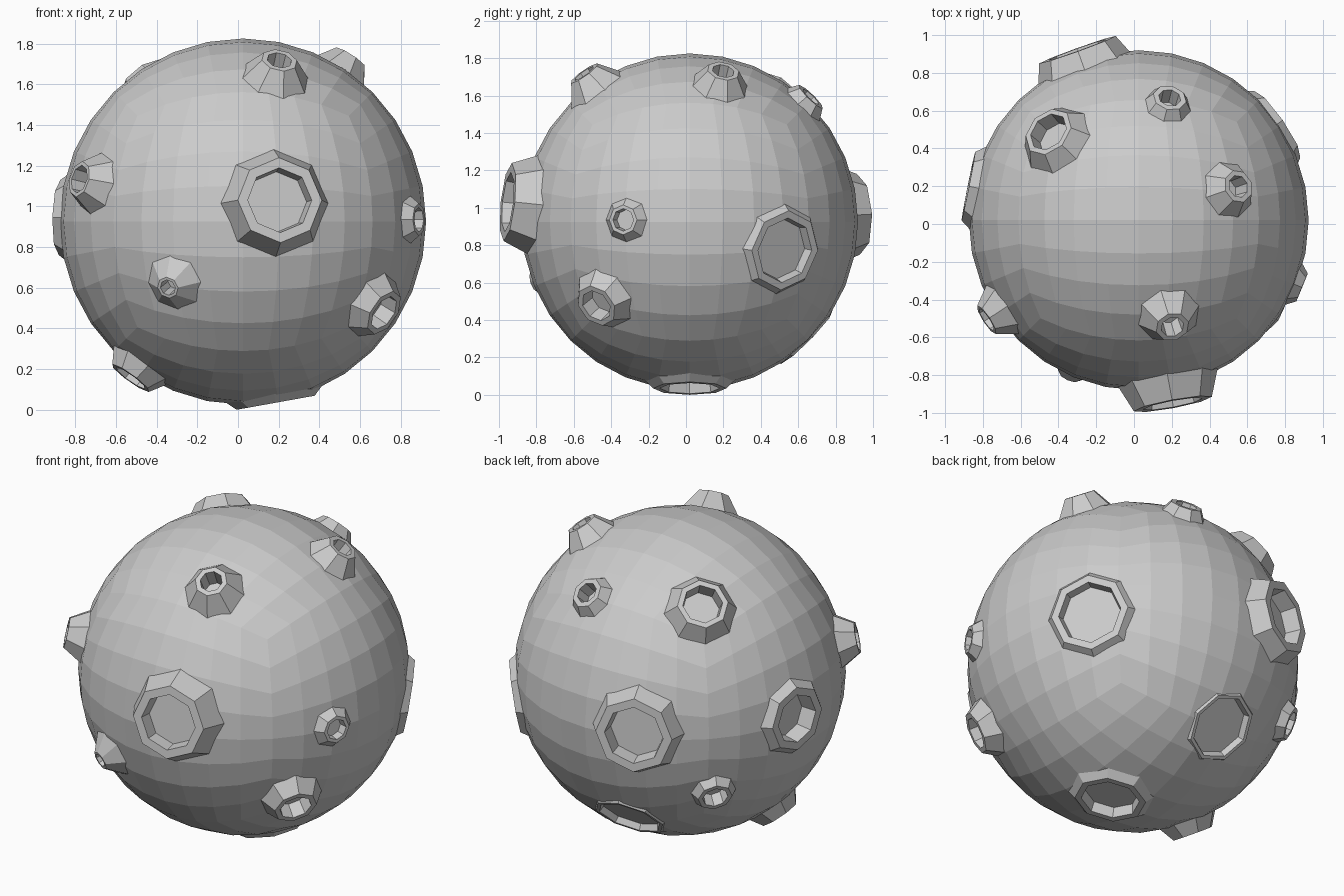
import bpy, bmesh, math
from mathutils import Vector

if "Cube" in bpy.data.objects:
    bpy.data.objects.remove(bpy.data.objects["Cube"])

CENTRE = Vector((0.025, 0.02, 0.925))
RADIUS = 0.9

# direction from centre, rim distance, base / rim / hole radius, hole depth
CRATERS = [
    ((0.18, -0.97, 0.105), 0.995, 0.27, 0.21, 0.16, 0.08),   # front
    ((0.18, -0.57, 0.80), 0.99, 0.175, 0.09, 0.062, 0.12),   # top front
    ((0.53, 0.18, 0.81), 0.98, 0.16, 0.088, 0.06, 0.11),     # top right
    ((0.165, 0.65, 0.67), 0.945, 0.13, 0.09, 0.06, 0.09),    # top back
    ((-0.49, 0.48, 0.72), 0.97, 0.205, 0.14, 0.11, 0.09),    # top left
    ((-0.90, 0.18, 0.02), 0.92, 0.23, 0.185, 0.14, 0.10),    # left
    ((-0.32, 0.89, 0.04), 0.96, 0.26, 0.215, 0.165, 0.09),   # back
    ((-0.10, 0.61, -0.60), 0.885, 0.215, 0.20, 0.18, 0.035), # low back
    ((-0.63, 0.57, -0.37), 0.935, 0.13, 0.095, 0.07, 0.08),  # low back left
    ((-0.54, -0.15, -0.75), 0.96, 0.17, 0.115, 0.09, 0.08),  # low left
    ((-0.37, -0.83, -0.325), 0.965, 0.15, 0.055, 0.04, 0.09),# low front
    ((-0.81, -0.53, 0.21), 0.985, 0.16, 0.09, 0.07, 0.10),   # left front
    ((0.68, -0.49, -0.44), 0.965, 0.18, 0.12, 0.09, 0.09),   # low right
    ((0.85, -0.35, 0.01), 0.935, 0.125, 0.08, 0.06, 0.05),   # right
    ((0.72, 0.50, -0.15), 0.905, 0.25, 0.215, 0.175, 0.05),  # back right
    ((0.16, 0.00, -0.89), 0.905, 0.25, 0.195, 0.16, 0.06),   # underside
]


def add_solid(bm, direction, profile, sides=8):
    """Closed solid of octagonal rings; profile is (radius, distance from centre)."""
    n = Vector(direction).normalized()
    up = Vector((0, 0, 1)) if abs(n.z) < 0.95 else Vector((0, 1, 0))
    u = (up - n * up.dot(n)).normalized()
    v = n.cross(u)
    rings = []
    for r, d in profile:
        ring = []
        for i in range(sides):
            a = 2 * math.pi * i / sides
            ring.append(bm.verts.new(CENTRE + n * d + (u * math.cos(a) + v * math.sin(a)) * r))
        rings.append(ring)
    bm.faces.new(rings[0][::-1])
    bm.faces.new(rings[-1])
    for lo, hi in zip(rings, rings[1:]):
        for i in range(sides):
            j = (i + 1) % sides
            bm.faces.new((lo[i], lo[j], hi[j], hi[i]))


def make_object(name, bm):
    bmesh.ops.recalc_face_normals(bm, faces=bm.faces[:])
    mesh = bpy.data.meshes.new(name)
    bm.to_mesh(mesh)
    bm.free()
    ob = bpy.data.objects.new(name, mesh)
    bpy.context.collection.objects.link(ob)
    return ob


# moon body: subdivided cube rounded into a sphere
bm = bmesh.new()
bmesh.ops.create_cube(bm, size=2)
bmesh.ops.subdivide_edges(bm, edges=bm.edges[:], cuts=7, use_grid_fill=True)
for vert in bm.verts:
    p = Vector([math.tan(c * math.pi / 4) for c in vert.co])
    vert.co = CENTRE + p.normalized() * RADIUS
moon = make_object("moon", bm)

# raised crater rims and the hollows inside them
rim_bm, hole_bm = bmesh.new(), bmesh.new()
for direction, top, base, rim, hole, depth in CRATERS:
    foot = math.sqrt(RADIUS ** 2 - base ** 2) - 0.012
    add_solid(rim_bm, direction, [(base * 0.9, foot - 0.12), (base, foot), (rim, top)])
    add_solid(hole_bm, direction, [(hole * 0.93, top - depth), (hole, top), (hole, top + 0.08)])
rims = make_object("crater_rims", rim_bm)
hollows = make_object("crater_hollows", hole_bm)

# join the rims, cut the hollows, then keep only the finished moon
for helper, operation in ((rims, 'UNION'), (hollows, 'DIFFERENCE')):
    helper.hide_render = True
    mod = moon.modifiers.new(helper.name, 'BOOLEAN')
    mod.operation = operation
    mod.solver = 'EXACT'
    mod.object = helper
depsgraph = bpy.context.evaluated_depsgraph_get()
finished = bpy.data.meshes.new_from_object(moon.evaluated_get(depsgraph))
moon.modifiers.clear()
moon.data = finished
for helper in (rims, hollows):
    bpy.data.objects.remove(helper)
